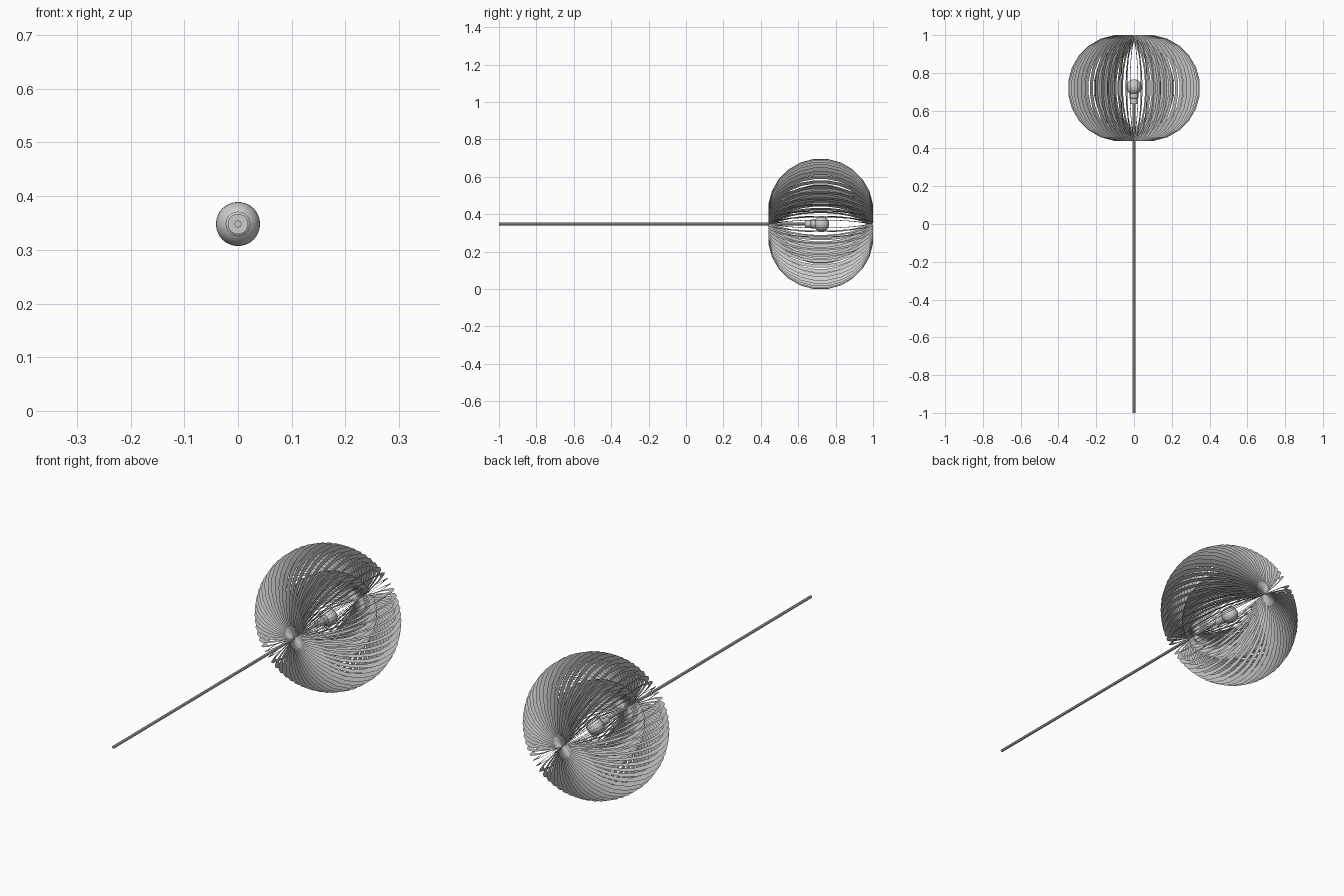
import bpy, bmesh, math

if "Cube" in bpy.data.objects:
    bpy.data.objects.remove(bpy.data.objects["Cube"])

CY, CZ = 0.72, 0.348
N = 60            # rings in the shade
SEG = 24          # sides of each ring
RING, OFFSET, WIDTH = 0.28, 0.068, 0.025


def lathe(name, profile, sides=24):
    """Revolve (radius, y) points round the lamp axis."""
    bm = bmesh.new()
    rings = []
    for r, y in profile:
        rings.append([bm.verts.new((r * math.cos(2 * math.pi * i / sides), y,
                                    CZ + r * math.sin(2 * math.pi * i / sides)))
                      for i in range(sides)])
    for a, b in zip(rings, rings[1:]):
        for i in range(sides):
            j = (i + 1) % sides
            bm.faces.new((a[i], a[j], b[j], b[i]))
    bmesh.ops.remove_doubles(bm, verts=bm.verts, dist=1e-6)
    bmesh.ops.holes_fill(bm, edges=bm.edges)
    bmesh.ops.recalc_face_normals(bm, faces=bm.faces)
    me = bpy.data.meshes.new(name)
    bm.to_mesh(me)
    bm.free()
    ob = bpy.data.objects.new(name, me)
    bpy.context.collection.objects.link(ob)
    bpy.context.view_layer.objects.active = ob
    ob.select_set(True)
    bpy.ops.object.shade_smooth_by_angle(angle=math.radians(35))
    ob.select_set(False)


# hanging rod, stepped socket and round bulb
lathe("hanging_rod", [(0.007, -1), (0.007, 0.65)], 8)
lathe("socket", [(0.019, 0.635), (0.019, 0.665), (0.023, 0.668), (0.023, 0.70)])
lathe("bulb", [(0.041 * math.sin(math.pi * i / 16), 0.725 - 0.041 * math.cos(math.pi * i / 16))
               for i in range(17)], 32)

# shade: thin flat rings, each off centre, turned round the axis
bm = bmesh.new()
for n in range(N):
    a = 2 * math.pi * n / N
    rows = []
    for k in range(SEG):
        t = 2 * math.pi * (k + 0.5) / SEG
        row = []
        for rad in (RING - WIDTH, RING):
            rad /= math.cos(math.pi / SEG)
            r = OFFSET + rad * math.cos(t)
            row.append(bm.verts.new((r * math.cos(a), CY + rad * math.sin(t),
                                     CZ + r * math.sin(a))))
        rows.append(row)
    for p, q in zip(rows, rows[1:] + rows[:1]):
        bm.faces.new((p[0], p[1], q[1], q[0]))
me = bpy.data.meshes.new("shade_rings")
bm.to_mesh(me)
bm.free()
bpy.context.collection.objects.link(bpy.data.objects.new("shade_rings", me))
